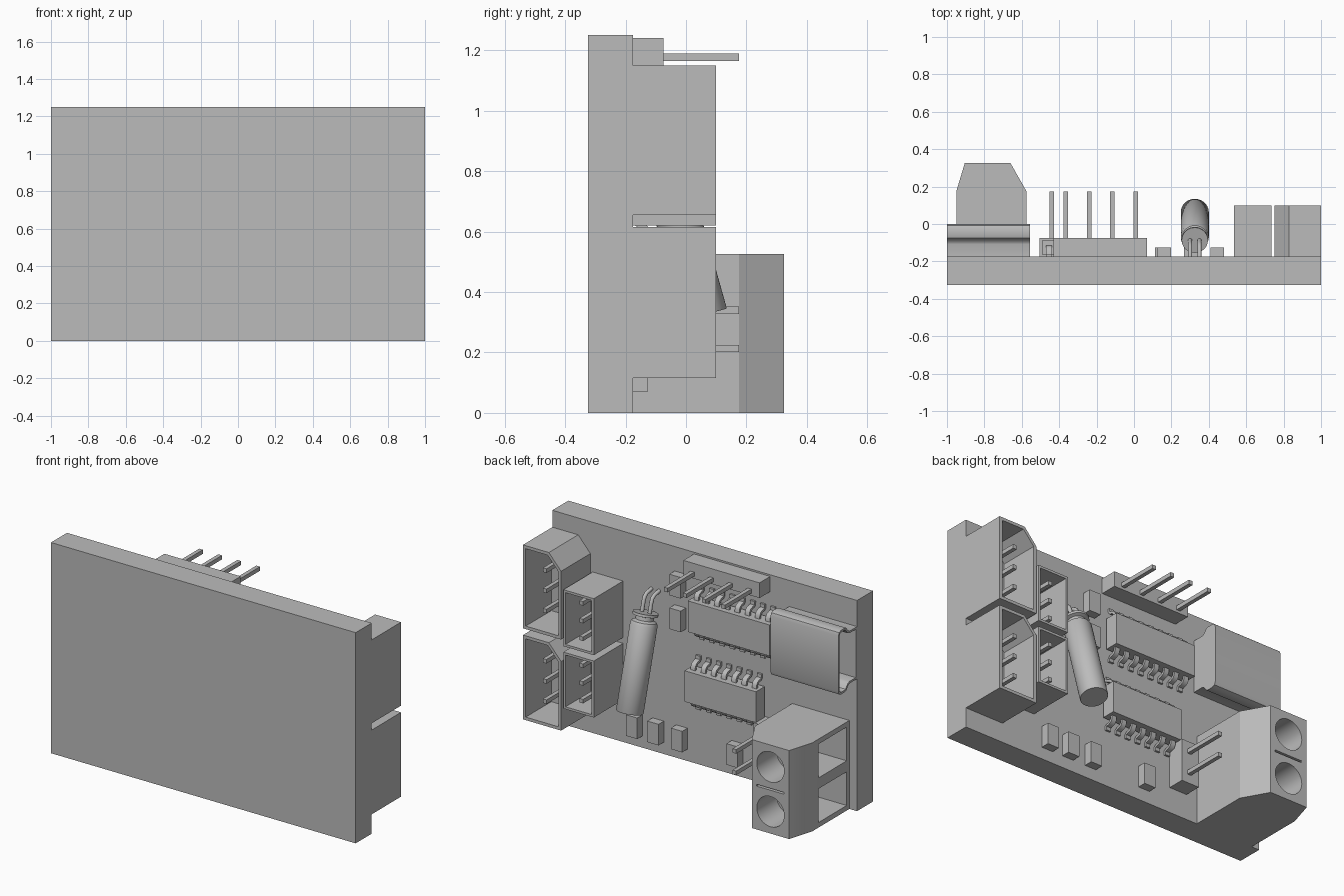
import bpy, bmesh, math
from mathutils import Vector

cube = bpy.data.objects.get("Cube")
if cube:
    bpy.data.objects.remove(cube, do_unlink=True)

grey = bpy.data.materials.new("plain grey")
grey.use_nodes = True
grey.diffuse_color = (0.5, 0.5, 0.5, 1)
grey.node_tree.nodes["Principled BSDF"].inputs["Base Color"].default_value = (0.5, 0.5, 0.5, 1)

BACK = -0.175   # board surface that carries the parts


def finish(name, bm, smooth=False):
    bmesh.ops.recalc_face_normals(bm, faces=bm.faces)
    me = bpy.data.meshes.new(name)
    bm.to_mesh(me)
    bm.free()
    me.materials.append(grey)
    ob = bpy.data.objects.new(name, me)
    bpy.context.collection.objects.link(ob)
    if smooth:
        activate(ob)
        bpy.ops.object.shade_smooth_by_angle(angle=math.radians(35))
    return ob


def activate(ob):
    bpy.ops.object.select_all(action='DESELECT')
    ob.select_set(True)
    bpy.context.view_layer.objects.active = ob


def add_prism(bm, pts, axis, lo, hi):
    """Extrude a 2D outline along an axis; the other two axes keep x, y, z order."""
    def place(p, c):
        v = list(p)
        v.insert(axis, c)
        return v
    face = bm.faces.new([bm.verts.new(place(p, lo)) for p in pts])
    new = bmesh.ops.extrude_face_region(bm, geom=[face])["geom"]
    step = Vector(place((0, 0), hi - lo))
    bmesh.ops.translate(bm, verts=[g for g in new if isinstance(g, bmesh.types.BMVert)], vec=step)


def add_box(bm, x, y, z):
    add_prism(bm, [(x[0], y[0]), (x[1], y[0]), (x[1], y[1]), (x[0], y[1])], 2, z[0], z[1])


def box(name, x, y, z):
    bm = bmesh.new()
    add_box(bm, x, y, z)
    return finish(name, bm)


def hollow(bm, direction, wall, depth):
    """Sink a walled cavity into the face that looks along direction."""
    d = Vector(direction)
    bmesh.ops.recalc_face_normals(bm, faces=bm.faces)
    bm.normal_update()
    face = max((f for f in bm.faces if f.normal.dot(d) > 0.99), key=lambda f: f.calc_center_median().dot(d))
    bmesh.ops.inset_region(bm, faces=[face], thickness=wall, use_even_offset=True)
    floor = bmesh.ops.extrude_discrete_faces(bm, faces=[face])["faces"][0]
    bmesh.ops.translate(bm, verts=floor.verts, vec=-d * depth)


def pins(name, xs, zs, y, size=0.012):
    bm = bmesh.new()
    for x in xs:
        for z in zs:
            add_box(bm, (x - size, x + size), y, (z - size, z + size))
    return finish(name, bm)


def cut(ob, cutter):
    activate(ob)
    mod = ob.modifiers.new("cut", 'BOOLEAN')
    mod.operation = 'DIFFERENCE'
    mod.solver = 'EXACT'
    mod.object = cutter
    bpy.ops.object.modifier_apply(modifier=mod.name)
    bpy.data.objects.remove(cutter, do_unlink=True)


# Circuit board
box("circuit_board", (-1, 1), (-0.325, BACK), (0, 1.25))

# Shrouded plugs: outer pair has a bevelled inner corner, inner pair is plain
for label, lo, hi in (("lower", 0.115, 0.615), ("upper", 0.655, 1.15)):
    bm = bmesh.new()
    add_prism(bm, [(0.75, lo), (1, lo), (1, hi), (0.83, hi), (0.75, hi - 0.09)], 1, BACK, 0.1)
    hollow(bm, (0, 1, 0), 0.018, 0.24)
    finish(label + "_outer_plug", bm)
    mid = (lo + hi) / 2
    pins(label + "_outer_plug_pins", [0.875], [mid - 0.12, mid, mid + 0.12], (-0.14, 0.075))
for label, lo, hi in (("lower", 0.25, 0.585), ("upper", 0.62, 0.955)):
    bm = bmesh.new()
    add_box(bm, (0.535, 0.735), (BACK, 0.1), (lo, hi))
    hollow(bm, (0, 1, 0), 0.014, 0.24)
    finish(label + "_inner_plug", bm)
    mid = (lo + hi) / 2
    pins(label + "_inner_plug_pins", [0.635], [mid - 0.105, mid, mid + 0.105], (-0.14, 0.075))

# Pin headers
box("top_header", (-0.43, 0.07), (BACK, -0.075), (1.15, 1.24))
pins("top_header_pins", [0.01 - 0.125 * i for i in range(4)], [1.177], (-0.08, 0.175))
box("side_header", (-0.505, -0.39), (BACK, -0.075), (0.15, 0.4))
pins("side_header_pins", [-0.44], [0.213, 0.34], (-0.08, 0.175))

# Screw terminal with wire openings, screw wells and a slot
bm = bmesh.new()
add_prism(bm, [(-0.95, BACK), (-0.575, BACK), (-0.575, 0.175), (-0.66, 0.325),
               (-0.905, 0.325), (-0.95, 0.175)], 2, 0, 0.525)
terminal = finish("screw_terminal", bm)
for z in (0.13, 0.395):
    cut(terminal, box("wire_cutter", (-1.1, -0.72), (-0.15, 0.115), (z - 0.1, z + 0.1)))
    bm = bmesh.new()
    ring = [math.tau * i / 32 for i in range(32)]
    add_prism(bm, [(-0.782 + 0.09 * math.cos(a), z + 0.09 * math.sin(a)) for a in ring], 1, 0.14, 0.5)
    cut(terminal, finish("screw_cutter", bm))
cut(terminal, box("slot_cutter", (-0.87, -0.69), (0.29, 0.5), (0.257, 0.268)))
activate(terminal)
bpy.ops.object.shade_smooth_by_angle(angle=math.radians(20))

# Metal data socket: rounded shell, stepped in towards the board
half = [(BACK, 0.155), (-0.108, 0.155), (-0.096, 0.159), (-0.085, 0.172), (-0.074, 0.186),
        (-0.06, 0.19), (-0.025, 0.19), (-0.007, 0.183), (0, 0.165)]
outline = [(y, 0.94 + z) for y, z in half] + [(y, 0.94 - z) for y, z in reversed(half)]
bm = bmesh.new()
add_prism(bm, outline, 0, -1, -0.555)
hollow(bm, (-1, 0, 0), 0.012, 0.4)
finish("data_socket", bm, True)

# Chips with curved legs along both long sides
leg = [(0, 0.06), (0.022, 0.058), (0.038, 0.048), (0.046, 0.03), (0.05, 0.013), (0.07, 0.012),
       (0.07, 0), (0.045, 0.001), (0.036, 0.012), (0.03, 0.032), (0.018, 0.045), (0, 0.047)]
for label, count, xc, zc in (("upper", 8, -0.22, 0.91), ("lower", 7, -0.165, 0.49)):
    w = count * 0.0335
    box(label + "_chip", (xc - w, xc + w), (BACK + 0.008, -0.085), (zc - 0.092, zc + 0.092))
    bm = bmesh.new()
    for i in range(count):
        x = xc + (i - (count - 1) / 2) * 0.067
        for s in (-1, 1):
            add_prism(bm, [(BACK + h, zc + s * (0.09 + d)) for d, h in leg], 0, x - 0.015, x + 0.015)
    finish(label + "_chip_legs", bm, True)

# Leaning capacitor, turned from a profile of (radius, distance along axis)
profile = [(0, 0), (0.073, 0), (0.075, 0.003), (0.075, 0.49), (0.068, 0.505), (0.05, 0.515),
           (0.05, 0.535), (0.07, 0.54), (0.07, 0.555), (0, 0.555)]
base = Vector((0.325, 0.063, 0.325))
axis = Vector((0, -0.27, 0.963)).normalized()
side = Vector((1, 0, 0))
up = axis.cross(side)
bm = bmesh.new()
verts = [bm.verts.new(base + axis * h + side * r) for r, h in profile]
edges = [bm.edges.new(pair) for pair in zip(verts, verts[1:])]
bmesh.ops.spin(bm, geom=verts + edges, cent=base, axis=axis, angle=math.tau, steps=40)
bmesh.ops.remove_doubles(bm, verts=bm.verts, dist=0.0005)
finish("capacitor", bm, True)

# Capacitor leads bending into the board
for label, x in (("right", 0.3), ("left", 0.35)):
    cu = bpy.data.curves.new(label + "_capacitor_lead", 'CURVE')
    cu.dimensions = '3D'
    cu.bevel_depth = 0.011
    cu.use_fill_caps = True
    sp = cu.splines.new('POLY')
    path = [(-0.085, 0.85), (-0.103, 0.915), (-0.113, 0.938), (-0.13, 0.95), (-0.18, 0.96)]
    sp.points.add(len(path) - 1)
    for p, (y, z) in zip(sp.points, path):
        p.co = (x, y, z, 1)
    cu.materials.append(grey)
    bpy.context.collection.objects.link(bpy.data.objects.new(cu.name, cu))

# Small surface-mounted blocks
spots = [(0.445, 0.07), (0.305, 0.07), (0.15, 0.07), (-0.215, 0.075), (0.16, 0.78), (0.16, 0.98)]
for i, (x, z) in enumerate(spots):
    box("small_block_%d" % (i + 1), (x - 0.037, x + 0.037), (BACK, -0.125), (z, z + 0.125))
